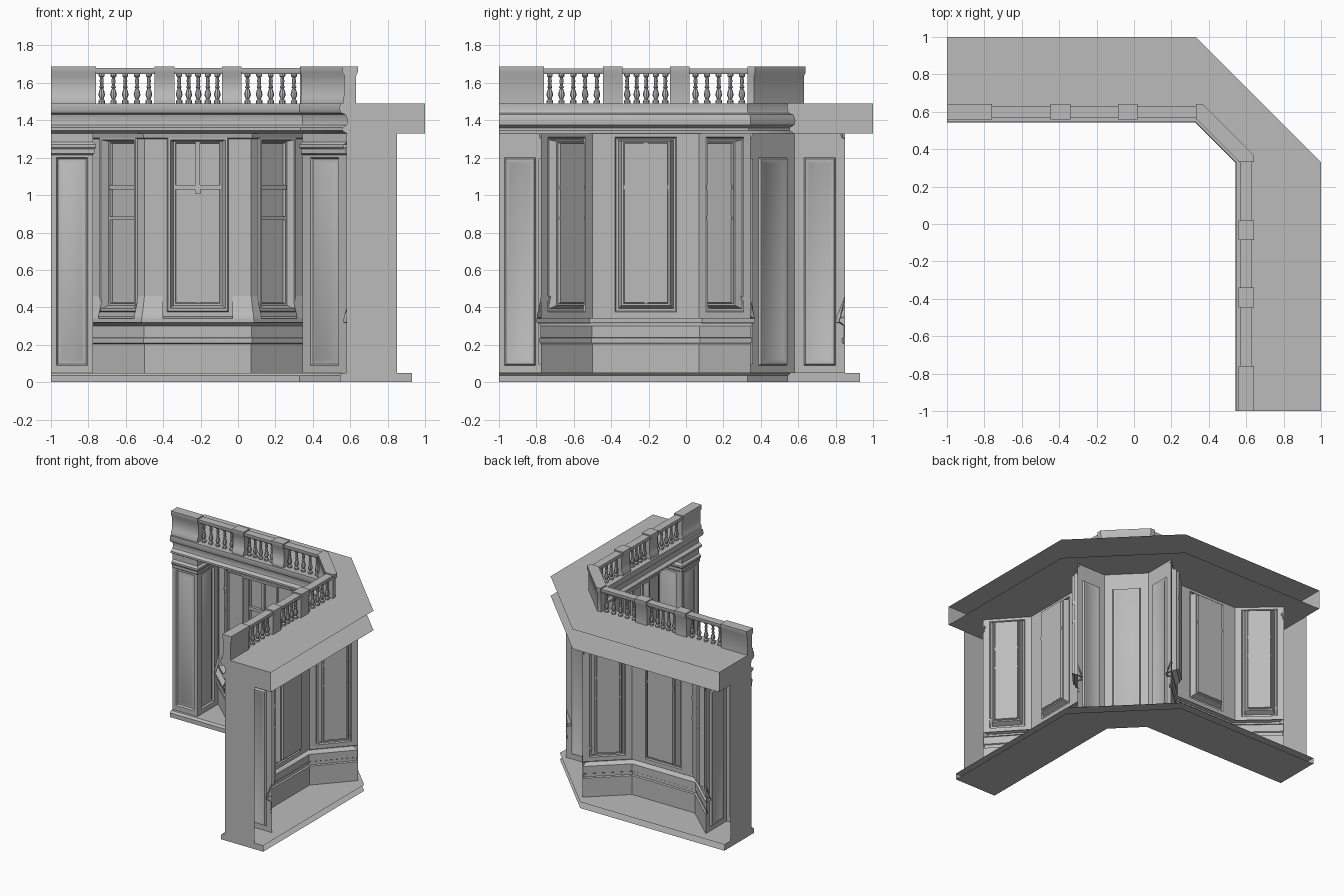
import bpy, math
from mathutils import Vector

if "Cube" in bpy.data.objects:
    bpy.data.objects.remove(bpy.data.objects["Cube"])

stone = bpy.data.materials.new("grey_stone")
stone.use_nodes = True
GREY = (0.5, 0.5, 0.5, 1)
stone.diffuse_color = GREY
stone.node_tree.nodes["Principled BSDF"].inputs["Base Color"].default_value = GREY
parts = []


def make(name, verts, faces, mirror=True):
    """Make a mesh, and its twin on the other arm, reflected across x = y."""
    for prefix in ("back_", "side_") if mirror else ("",):
        vs, fs = verts, faces
        if prefix == "side_":
            vs = [(v[1], v[0], v[2]) for v in verts]
            fs = [f[::-1] for f in faces]
        mesh = bpy.data.meshes.new(prefix + name)
        mesh.from_pydata([tuple(v) for v in vs], [], fs)
        mesh.materials.append(stone)
        obj = bpy.data.objects.new(prefix + name, mesh)
        bpy.context.collection.objects.link(obj)
        parts.append(obj)


def offset(path, d):
    """Shift a plan path to its right by d, with mitred corners."""
    pts = [Vector(p) for p in path]
    dirs = [(b - a).normalized() for a, b in zip(pts, pts[1:])]
    rights = [Vector((u.y, -u.x)) for u in dirs]
    out = []
    for i, p in enumerate(pts):
        a, b = rights[max(i - 1, 0)], rights[min(i, len(rights) - 1)]
        m = (a + b).normalized()
        out.append(p + m * d / m.dot(a))
    return out


def sweep(name, path, profile, mirror=True, caps=False):
    """Sweep a profile of (outward offset, height) along a plan path."""
    n, k = len(path), len(profile)
    verts = [(p.x, p.y, z) for d, z in profile for p in offset(path, d)]
    faces = [(j * n + i, j * n + i + 1, (j + 1) * n + i + 1, (j + 1) * n + i)
             for j in range(k - 1) for i in range(n - 1)]
    if caps:
        faces.append(tuple(j * n for j in range(k - 1))[::-1])
        faces.append(tuple(j * n + n - 1 for j in range(k - 1)))
    make(name, verts, faces, mirror)


def nested(name, p0, p1, loops, mirror=True):
    """Wall of nested rectangles: (left inset, right inset, z0, z1, depth)."""
    p0, p1 = Vector(p0), Vector(p1)
    u = (p1 - p0).normalized()
    out = Vector((u.y, -u.x))
    verts, faces = [], []
    for l, r, z0, z1, d in loops:
        a, b = p0 + u * l + out * d, p1 - u * r + out * d
        verts += [(a.x, a.y, z0), (b.x, b.y, z0), (b.x, b.y, z1), (a.x, a.y, z1)]
    for k in range(0, 4 * len(loops) - 4, 4):
        faces += [(k + i, k + (i + 1) % 4, k + 4 + (i + 1) % 4, k + 4 + i) for i in range(4)]
    k = 4 * len(loops) - 4
    faces.append((k, k + 1, k + 2, k + 3))
    make(name, verts, faces, mirror)


def bar(name, p0, p1, u0, u1, z0, z1, d0, d1):
    """Box set on a wall line, given by run, height and depth."""
    p0, p1 = Vector(p0), Vector(p1)
    u = (p1 - p0).normalized()
    sweep(name, [p0 + u * u0, p0 + u * u1],
          [(d1, z0), (d1, z1), (d0, z1), (d0, z0), (d1, z0)], caps=True)


def sheet(name, back, front, z):
    """Flat corner-shaped slab surface."""
    pts = front + [(p[1], p[0]) for p in back] + back[::-1]
    make(name, [(x, y, z) for x, y in pts], [tuple(range(len(pts)))], mirror=False)


# Main plan lines and levels
FACE, DEEP, CH = 0.58, 0.85, 0.344
FLOOR, CEIL, TOP = 0.05, 1.33, 1.49
facade = [(-1, FACE), (CH, FACE), (FACE, CH), (FACE, -1)]

# Plinth, cornice and the open-backed floor and roof slabs
plinth = [(0.035, 0), (0.035, 0.035), (0.02, FLOOR)]
cornice = [(0, CEIL), (0.025, 1.345), (0.025, 1.36), (0, 1.375), (-0.005, 1.4), (0.005, 1.43),
           (0.03, 1.44), (0.038, 1.455), (0.035, TOP)]
sweep("plinth", facade, plinth, False)
sweep("cornice", facade, cornice, False)
for name, rim, corner, d, z in (("floor_underside", 0.93, 0.31, 0.035, 0),
                                ("floor_top", 0.93, 0.31, 0.02, FLOOR),
                                ("roof_underside", 1, 0.33, 0, CEIL),
                                ("roof_top", 1, 0.33, 0.035, TOP)):
    front = [tuple(p) for p in offset(facade, d)]
    pts = front + [(rim, -1), (rim, corner), (corner, rim), (-1, rim)]
    make(name, [(x, y, z) for x, y in pts], [tuple(range(len(pts)))], False)

# Cut ends of the two arms
section = [(FACE - d, z) for d, z in plinth] + [(FACE, FLOOR)]
section += [(FACE - d, z) for d, z in cornice]
section += [(1, TOP), (1, CEIL), (DEEP, CEIL), (DEEP, FLOOR), (0.93, FLOOR), (0.93, 0)]
make("end_wall", [(-1, y, z) for y, z in section], [tuple(range(len(section)))])


# Panelled piers and their returns into the window recess
def panelled(name, p0, p1, side, mirror=True):
    s = side
    nested(name, p0, p1, [(0, 0, FLOOR, CEIL, 0), (s, s, 0.09, 1.2, 0),
                          (s + 0.008, s + 0.008, 0.098, 1.192, -0.014),
                          (s + 0.016, s + 0.016, 0.106, 1.184, -0.014),
                          (s + 0.03, s + 0.03, 0.12, 1.17, -0.006)], mirror)


BAY0 = -0.775
panelled("pier_front", (-1, FACE), (BAY0, FACE), 0.03)
panelled("pier_return", (BAY0, FACE), (BAY0, DEEP), 0.05)
panelled("corner_return", (CH, DEEP), (CH, FACE), 0.05)
panelled("corner_pier", (CH, FACE), (FACE, CH), 0.06, False)
capital = [(0, 1.215), (0.008, 1.222), (0.008, 1.245), (0.016, 1.255), (0.016, 1.27), (0, 1.285)]
sweep("pier_capital", [(-1, FACE), (BAY0, FACE), (BAY0, DEEP)], capital)
sweep("corner_capital", [(CH, DEEP), (CH, FACE), (FACE, CH), (DEEP, CH)], capital, False)

# Bay: dado with string course and sill
bay = [(BAY0, DEEP), (-0.5, 0.6), (0.07, 0.6), (CH, DEEP)]
dado = [(0, FLOOR), (0, 0.205), (0.012, 0.21), (0.012, 0.235), (0.004, 0.24), (0.004, 0.3),
        (0.02, 0.315), (0.038, 0.32), (0.038, 0.34), (0, 0.35)]
sweep("bay_dado", bay, dado)
sweep("bay_header", bay, [(0, 1.3), (0.012, 1.305), (0.018, CEIL)])


# Bay windows: stepped frames, then sash bars
def window(name, p0, p1, edge):
    e = edge
    length = (Vector(p1) - Vector(p0)).length
    nested(name + "_frame", p0, p1, [
        (0, 0, 0.34, CEIL, 0), (e, e, 0.375, 1.31, 0), (e + 0.006, e + 0.006, 0.381, 1.304, 0.01),
        (e + 0.018, e + 0.018, 0.393, 1.295, 0.01), (e + 0.035, e + 0.035, 0.41, 1.287, -0.03),
        (e + 0.045, e + 0.045, 0.42, 1.28, -0.03), (e + 0.05, e + 0.05, 0.425, 1.275, -0.045)])
    lo, hi = e + 0.045, length - e - 0.045
    bar(name + "_transom", p0, p1, lo, hi, 1.03, 1.055, -0.045, -0.022)
    return lo, hi


lo, hi = window("center_window", bay[1], bay[2], 0.12)
mid = (lo + hi) / 2
bar("center_mullion", bay[1], bay[2], mid - 0.012, mid + 0.012, 1.05, 1.28, -0.045, -0.03)
bar("center_lower_mullion", bay[1], bay[2], mid - 0.008, mid + 0.008, 0.42, 1.03, -0.045, -0.04)
bar("transom_drop", bay[1], bay[2], mid - 0.015, mid + 0.015, 1.005, 1.03, -0.045, -0.022)
for name, a, b in (("left_window", bay[0], bay[1]), ("right_window", bay[2], bay[3])):
    lo, hi = window(name, a, b, 0.05)
    bar(name + "_lower_rail", a, b, lo, hi, 0.868, 0.885, -0.045, -0.03)

# Flared feet under the bay corner posts
foot = [(0, 0.46), (0.008, 0.43), (0.014, 0.39), (0.03, 0.365), (0.034, 0.34)][::-1]
for name, i, sa, sb in (("left_post_foot", 1, 0.045, 0.1), ("right_post_foot", 2, 0.1, 0.045)):
    c = Vector(bay[i])
    a = c + (Vector(bay[i - 1]) - c).normalized() * sa
    b = c + (Vector(bay[i + 1]) - c).normalized() * sb
    sweep(name, [a, c, b], foot + [foot[0]], caps=True)
for name, i, j in (("left_end_foot", 0, 1), ("right_end_foot", 3, 2)):
    c = Vector(bay[i])
    a = c + (Vector(bay[j]) - c).normalized() * 0.07
    sweep(name, [c, a] if i == 0 else [a, c], foot + [foot[0]], caps=True)

# Parapet: solid blocks, pedestals and handrail
block = [(0.02, TOP), (0.02, 1.52), (0.01, 1.535), (0.01, 1.635), (0.022, 1.655), (0.022, 1.688),
         (-0.06, 1.688), (-0.06, 1.655), (-0.05, 1.635), (-0.05, TOP), (0.02, TOP)]
for name, a, b in (("end_block", -1, -0.76), ("outer_pedestal", -0.445, -0.34),
                   ("inner_pedestal", -0.085, 0.02)):
    sweep(name, [(a, FACE), (b, FACE)], block, caps=True)
sweep("corner_block", [(0.33, FACE), (CH, FACE), (FACE, CH), (FACE, 0.33)], block, False, True)
sweep("handrail", facade, [(0.008, 1.648), (0.014, 1.66), (0.014, 1.678), (-0.05, 1.678),
                           (-0.05, 1.66), (-0.044, 1.648), (0.008, 1.648)], False)

# Turned balusters
turned = [(0.017, 0), (0.017, 0.014), (0.009, 0.022), (0.018, 0.045), (0.014, 0.065), (0.008, 0.08),
          (0.014, 0.088), (0.008, 0.096), (0.011, 0.12), (0.008, 0.138), (0.016, 0.146), (0.016, 0.16)]
SIDES = 8
for bay_name, a, b, count in (("outer", -0.76, -0.445, 5), ("middle", -0.34, -0.085, 5),
                              ("inner", 0.02, 0.33, 5)):
    verts, faces = [], []
    for c in range(count):
        x, y = a + (b - a) * (c + 0.5) / count, FACE + 0.02
        for j, (r, h) in enumerate(turned):
            start = len(verts)
            for s in range(SIDES):
                t = math.tau * s / SIDES
                verts.append((x + r * math.cos(t), y + r * math.sin(t), TOP + h))
            if j:
                faces += [(start - SIDES + s, start - SIDES + (s + 1) % SIDES,
                           start + (s + 1) % SIDES, start + s) for s in range(SIDES)]
    make(bay_name + "_balusters", verts, faces)

# Smooth the turned and moulded parts, keep edges sharp
bpy.ops.object.select_all(action="DESELECT")
for obj in parts:
    obj.select_set(True)
bpy.context.view_layer.objects.active = parts[0]
bpy.ops.object.shade_smooth_by_angle(angle=math.radians(35))
